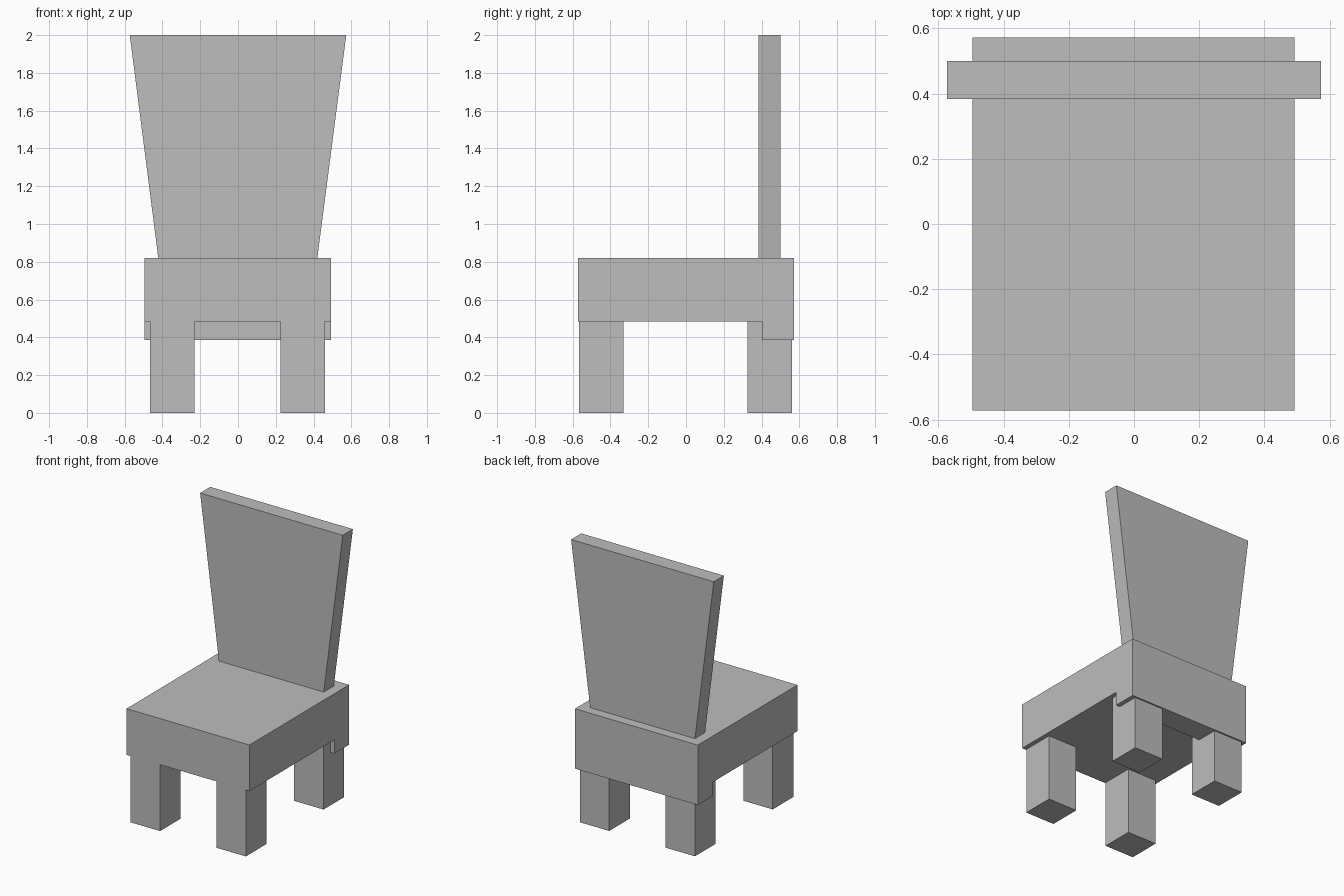
import bpy
import bmesh

cube = bpy.data.objects.get("Cube")
if cube:
    bpy.data.objects.remove(cube, do_unlink=True)

grey = bpy.data.materials.new("plain grey")
grey.use_nodes = True
grey.diffuse_color = (0.51, 0.51, 0.51, 1)
grey.node_tree.nodes["Principled BSDF"].inputs["Base Color"].default_value = grey.diffuse_color


def extruded(name, profile, axis, start, end):
    """Extrude a 2D profile along x or y, from start to end."""
    bm = bmesh.new()
    points = [(start, u, v) if axis == "x" else (u, start, v) for u, v in profile]
    face = bm.faces.new([bm.verts.new(p) for p in points])
    moved = bmesh.ops.extrude_face_region(bm, geom=[face])["geom"]
    depth = end - start
    offset = (depth, 0, 0) if axis == "x" else (0, depth, 0)
    verts = [g for g in moved if isinstance(g, bmesh.types.BMVert)]
    bmesh.ops.translate(bm, verts=verts, vec=offset)
    bmesh.ops.recalc_face_normals(bm, faces=bm.faces)
    mesh = bpy.data.meshes.new(name)
    bm.to_mesh(mesh)
    bm.free()
    mesh.materials.append(grey)
    obj = bpy.data.objects.new(name, mesh)
    bpy.context.collection.objects.link(obj)
    return obj


seat_bottom, seat_top = 0.485, 0.82

# Seat block with a deeper lip along the rear edge
extruded("seat", [(-0.572, seat_top), (-0.572, seat_bottom), (0.402, seat_bottom),
                  (0.402, 0.385), (0.572, 0.385), (0.572, seat_top)],
         "x", -0.495, 0.492)

# Backrest, wider at the top
extruded("backrest", [(-0.422, seat_top), (0.42, seat_top), (0.573, 2), (-0.573, 2)],
         "y", 0.384, 0.5)

# Four square legs
leg_size = 0.236
for side, x in (("right", -0.465), ("left", 0.224)):
    for end, y in (("front", -0.567), ("back", 0.325)):
        profile = [(y, 0), (y + leg_size, 0), (y + leg_size, seat_bottom), (y, seat_bottom)]
        extruded(f"{end}_{side}_leg", profile, "x", x, x + leg_size)
